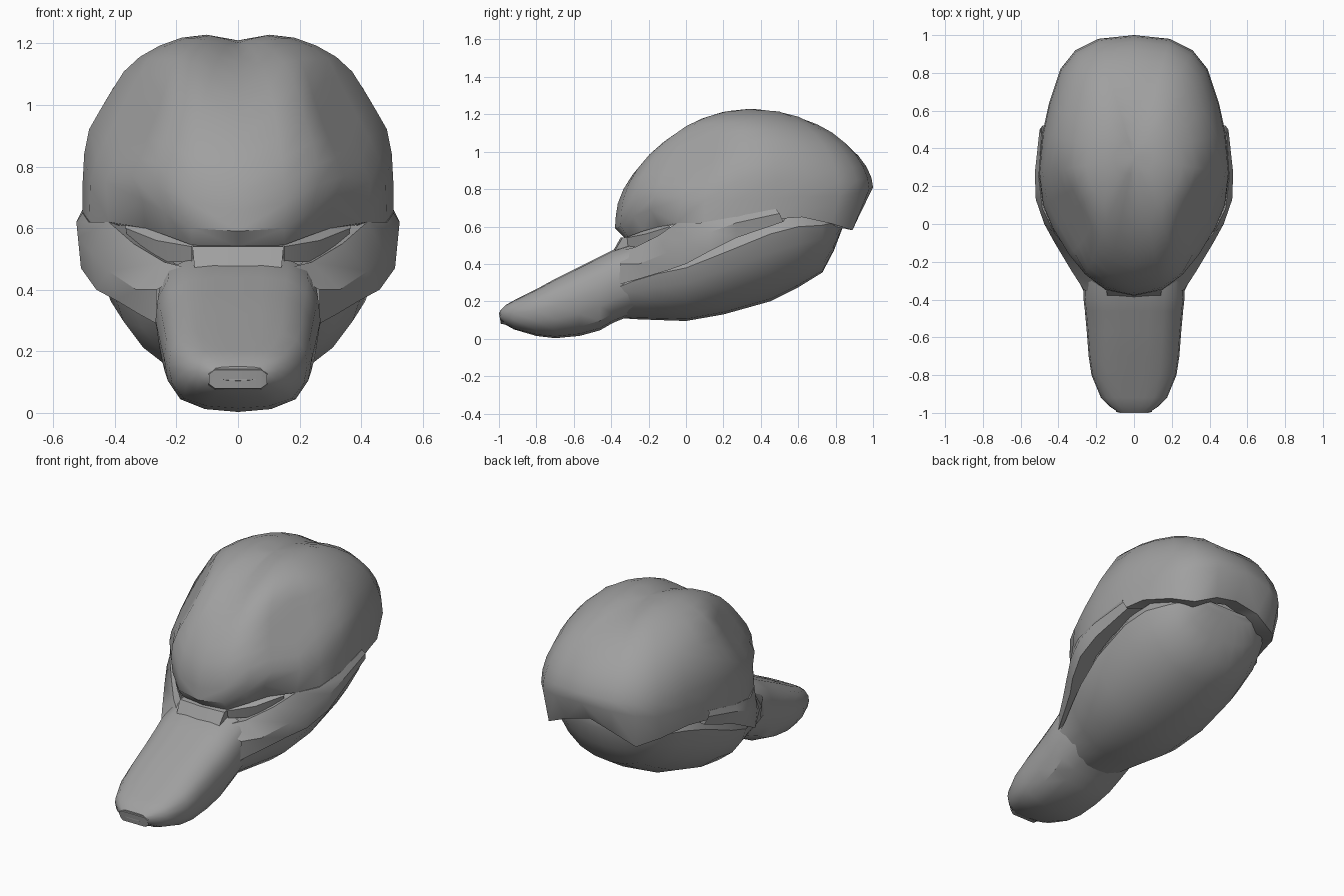
import bpy, bmesh
from math import sin, cos, pi
from mathutils import Vector

if "Cube" in bpy.data.objects:
    bpy.data.objects.remove(bpy.data.objects["Cube"])

grey = bpy.data.materials.new("plain_grey")
grey.use_nodes = True
tone = (0.35, 0.35, 0.35, 1)
grey.diffuse_color = tone
grey.node_tree.nodes["Principled BSDF"].inputs["Base Color"].default_value = tone


def surface(name, rows, centre, angle=35):
    """Skin rows of points on the +x half, then mirror them."""
    bm = bmesh.new()
    grid = [[bm.verts.new(p) for p in row] for row in rows]
    for a, b in zip(grid, grid[1:]):
        for i in range(len(a) - 1):
            bm.faces.new((a[i], a[i + 1], b[i + 1], b[i]))
    bmesh.ops.remove_doubles(bm, verts=bm.verts, dist=0.0005)
    bmesh.ops.recalc_face_normals(bm, faces=bm.faces)
    bm.normal_update()
    facing = sum((f.calc_center_median() - Vector(centre)).dot(f.normal) * f.calc_area()
                 for f in bm.faces)
    if facing < 0:
        bmesh.ops.reverse_faces(bm, faces=bm.faces)
    mesh = bpy.data.meshes.new(name)
    bm.to_mesh(mesh)
    bm.free()
    mesh.materials.append(grey)
    ob = bpy.data.objects.new(name, mesh)
    bpy.context.collection.objects.link(ob)
    bpy.ops.object.select_all(action='DESELECT')
    ob.select_set(True)
    bpy.context.view_layer.objects.active = ob
    bpy.ops.object.shade_smooth_by_angle(angle=angle * pi / 180)
    mod = ob.modifiers.new("mirror", 'MIRROR')
    mod.use_clip = True
    mod.merge_threshold = 0.002


def loft(name, stations, section, centre):
    """Stations are (y, half width, bottom, top); section is a unit half outline."""
    rows = [[(u * w, y, b + v * (t - b)) for u, v in section] for y, w, b, t in stations]
    caps = [[(0, r[0][1], sum(p[2] for p in r) / len(r))] * len(r)
            for r in (rows[0], rows[-1])]
    surface(name, [caps[0]] + rows + [caps[1]], centre)


# Cranium: brow and rear rim, widest line, then arcs up to the crown
rim = [(0, -.38, .59), (.15, -.35, .60), (.24, -.28, .655), (.31, -.19, .69),
       (.42, -.05, .62), (.485, .1, .53), (.505, .27, .57), (.485, .48, .64),
       (.45, .62, .65), (.38, .78, .615), (.29, .89, .58), (.15, .92, .645), (0, .91, .68)]
belt = [(0, -.375, .66), (.15, -.345, .68), (.26, -.265, .74), (.345, -.16, .77),
        (.43, -.02, .75), (.48, .1, .74), (.505, .27, .74), (.485, .48, .75),
        (.45, .64, .76), (.39, .82, .76), (.31, .92, .78), (.19, .98, .80), (0, 1, .81)]
crown = Vector((0, .35, 1.24))
temple_normal, temple_offset = Vector((.763, -.408, .5)), .718


def arc_point(p, t):
    x, y, z = p
    power = .86 + .25 * ((y - crown.y) / .66) ** 2
    c, s = cos(t) ** power, sin(t) ** power
    groove = .03 * max(0, 1 - x * c / .13) * s
    q = Vector((x * c, crown.y + (y - crown.y) * c, z + (crown.z - z) * s - groove))
    # Flatten the temples
    excess = max(0, q.dot(temple_normal) - temple_offset)
    return q - temple_normal * excess


brow_lip = [(0, -.33, .54), (.15, -.31, .545), (.23, -.23, .575), (.30, -.14, .60),
            (.385, -.04, .61)]
inner = brow_lip + [(x * .8, .3 + (y - .3) * .84, z + .02) for x, y, z in rim[5:]]
rows = [inner, rim, belt]
for k in range(1, 10):
    rows.append([arc_point(p, k * pi / 20) for p in belt])
rows.append([crown - Vector((0, 0, .03))] * len(belt))
surface("cranium", rows, (0, .3, .7), angle=42)

# Cheekbones: inner lip, upper edge, outer crease, lower edge, turned-under lip
upper = [(.14, -.37, .465), (.24, -.27, .49), (.34, -.15, .55), (.42, -.05, .62),
         (.485, .08, .62), (.505, .25, .65), (.49, .48, .695)]
crease = [(.265, -.35, .40), (.33, -.25, .40), (.42, -.1, .46), (.475, 0, .52),
          (.52, .13, .57), (.525, .27, .62), (.50, .5, .67)]
lower = [(.265, -.36, .29), (.32, -.25, .32), (.395, -.1, .365), (.46, 0, .40),
         (.51, .13, .47), (.51, .27, .54), (.485, .52, .625)]
surface("cheekbone", [[(x * .82, y + .07, z - .01) for x, y, z in upper],
                      upper, crease, lower,
                      [(x * .8, y + .02, z + .03) for x, y, z in lower]], (0, .2, .5), angle=25)

# Eyes: slanted almond with a slightly raised middle line
surface("eye", [[(.13, -.27, .57), (.25, -.17, .61), (.37, -.04, .635)],
                [(.15, -.315, .54), (.265, -.215, .56), (.365, -.085, .60)],
                [(.15, -.31, .49), (.265, -.19, .49), (.355, -.07, .545)]], (0, .2, .5))

# Bridge between the eyes
surface("nose_bridge", [[(0, -.395, .46), (.14, -.39, .455), (.15, -.25, .455)],
                        [(0, -.35, .54), (.148, -.34, .54), (.148, -.2, .54)],
                        [(0, -.2, .56), (.13, -.2, .56), (.13, -.15, .56)]],
        (0, -.1, .45), angle=25)

# Snout: flat on top, rounded below
snout_section = [(0, 1), (.3, 1), (.6, .98), (.85, .89), (.97, .74), (1, .55),
                 (.95, .32), (.78, .13), (.45, .03), (0, 0)]
snout = [(-.995, .085, .105, .15), (-.965, .13, .075, .18), (-.92, .175, .05, .205),
         (-.8, .225, .015, .265), (-.7, .24, .003, .32), (-.57, .25, .015, .385),
         (-.46, .26, .045, .44), (-.39, .268, .085, .475), (-.28, .262, .13, .51)]
loft("snout", snout, snout_section, (0, -.6, .2))

# Nose plate on the tip
surface("nose_plate", [[(0, -.97, .155), (.075, -.97, .155), (.1, -.96, .135)],
                       [(0, -1, .14), (.075, -1, .14), (.095, -.995, .125)],
                       [(0, -.99, .08), (.075, -.99, .08), (.095, -.985, .095)],
                       [(0, -.96, .075), (.075, -.96, .075), (.1, -.96, .09)]], (0, -.9, .11))

# Jaw and throat mass under the cranium
jaw_section = [(0, 1), (.6, 1), (.92, .95), (1, .8), (.93, .57), (.77, .33),
               (.54, .13), (.28, .03), (0, 0)]
jaw = [(-.39, .25, .115, .3), (-.28, .28, .105, .36), (-.15, .335, .1, .41),
       (0, .4, .095, .45), (.2, .445, .13, .54), (.45, .445, .2, .65),
       (.6, .415, .275, .68), (.73, .35, .355, .67), (.79, .29, .47, .66), (.84, .2, .6, .66)]
loft("jaw", jaw, jaw_section, (0, .25, .4))
